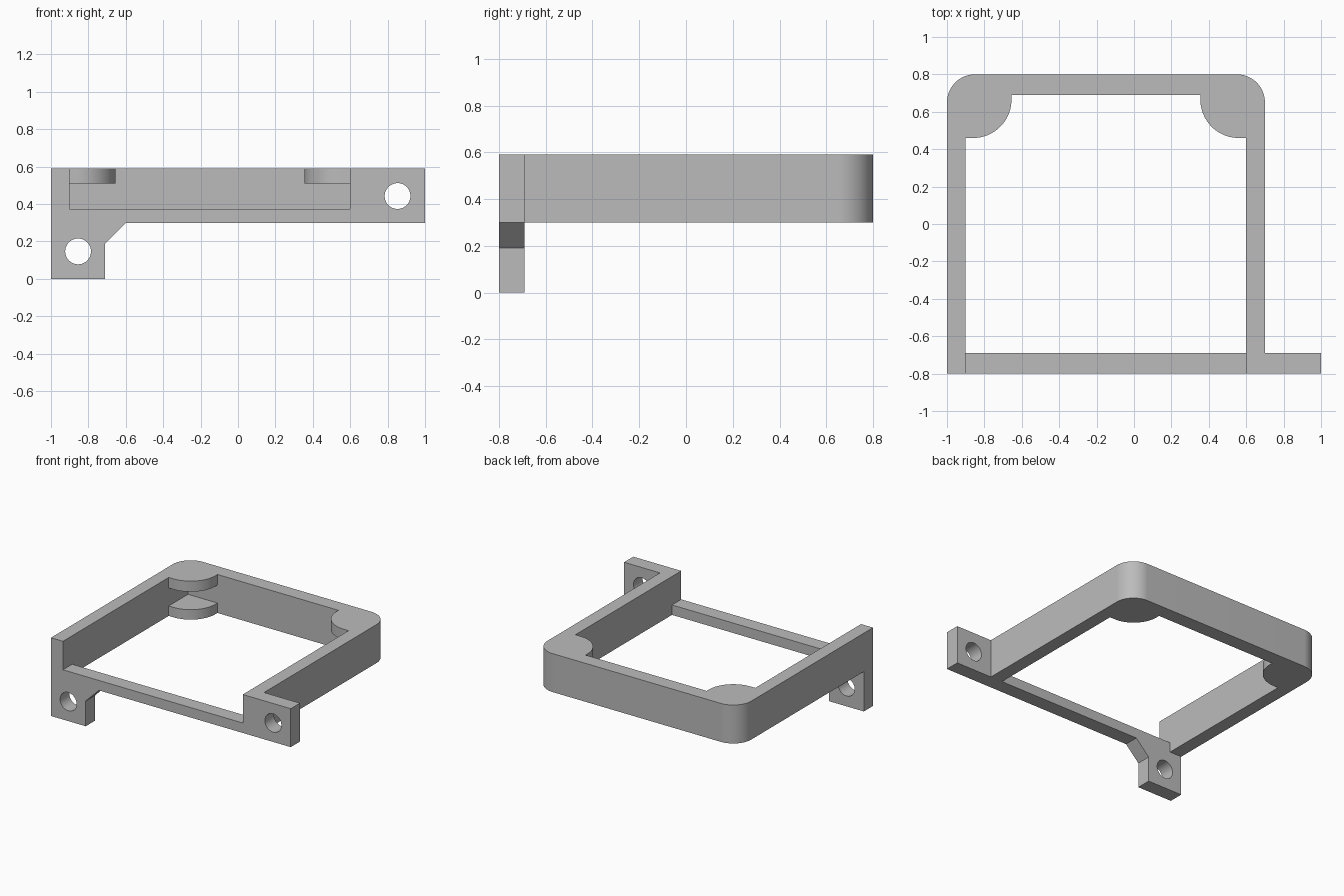
import bpy, bmesh
from math import cos, sin, pi, radians
from mathutils import Vector

if "Cube" in bpy.data.objects:
    bpy.data.objects.remove(bpy.data.objects["Cube"], do_unlink=True)

# Shared dimensions
LEFT, RIGHT, BACK, FRONT = -1.0, 0.7, 0.8, -0.8
WALL, PLATE_BACK = 0.1, -0.69
IN_L, IN_R, IN_B = LEFT + WALL, RIGHT - WALL, 0.69
LOW, LEDGE, SHELF, TOP = 0.3, 0.375, 0.51, 0.59

grey = bpy.data.materials.new("plain grey")
grey.use_nodes = True
grey.diffuse_color = (0.5, 0.5, 0.5, 1)
grey.node_tree.nodes["Principled BSDF"].inputs["Base Color"].default_value = (0.5, 0.5, 0.5, 1)


def arc(cx, cy, r, start, end, steps=24):
    """Points along an arc, angles in degrees."""
    angles = [radians(start + (end - start) * i / steps) for i in range(steps + 1)]
    return [(cx + r * cos(a), cy + r * sin(a)) for a in angles]


def prism(name, outline, low, high, upright=False):
    """Extrude an outline along z, or along y when upright."""
    place = (lambda a, b, d: (a, d, b)) if upright else (lambda a, b, d: (a, b, d))
    bm = bmesh.new()
    face = bm.faces.new([bm.verts.new(place(a, b, low)) for a, b in outline])
    extruded = bmesh.ops.extrude_face_region(bm, geom=[face])["geom"]
    moved = [v for v in extruded if isinstance(v, bmesh.types.BMVert)]
    bmesh.ops.translate(bm, verts=moved, vec=Vector(place(0, 0, high - low)))
    bmesh.ops.recalc_face_normals(bm, faces=bm.faces)
    mesh = bpy.data.meshes.new(name)
    bm.to_mesh(mesh)
    bm.free()
    mesh.materials.append(grey)
    obj = bpy.data.objects.new(name, mesh)
    bpy.context.collection.objects.link(obj)
    return obj


def activate(obj):
    bpy.ops.object.select_all(action="DESELECT")
    obj.select_set(True)
    bpy.context.view_layer.objects.active = obj


# Three-sided wall with rounded back corners
R = 0.15
outline = [(LEFT, PLATE_BACK), (IN_L, PLATE_BACK), (IN_L, IN_B), (IN_R, IN_B),
           (IN_R, PLATE_BACK), (RIGHT, PLATE_BACK)]
outline += arc(RIGHT - R, BACK - R, R, 0, 90)
outline += arc(LEFT + R, BACK - R, R, 90, 180)
parts = [prism("frame_wall", outline, LOW, TOP)]

# Front plate with hanging foot, low sill and side tab
plate = prism("front_plate", [
    (LEFT, 0), (-0.71, 0), (-0.71, 0.19), (-0.6, LOW), (1, LOW), (1, TOP),
    (IN_R, TOP), (IN_R, LEDGE), (IN_L, LEDGE), (IN_L, TOP), (LEFT, TOP)],
    FRONT, PLATE_BACK, upright=True)
parts.append(plate)

# Screw holes through the foot and the tab
for x, z in ((-0.855, 0.147), (0.853, 0.443)):
    cutter = prism("hole_cutter", arc(x, z, 0.069, 0, 360, 48)[:-1],
                   FRONT - 0.1, PLATE_BACK + 0.1, upright=True)
    cutter.hide_render = True
    mod = plate.modifiers.new("hole", "BOOLEAN")
    mod.operation, mod.solver, mod.object = "DIFFERENCE", "EXACT", cutter
    activate(plate)
    bpy.ops.object.modifier_apply(modifier=mod.name)
    bpy.data.objects.remove(cutter, do_unlink=True)

# Rounded corner pads, one pair in each back corner
for side, corner, sign in (("right", IN_L, 1), ("left", IN_R, -1)):
    quarter = [(0, IN_B), (0.245, IN_B)] + arc(0.04, 0.665, 0.205, 0, -90) + [(0, 0.46)]
    pad = [(corner + sign * x, y) for x, y in quarter]
    parts.append(prism(side + "_upper_corner_pad", pad, SHELF, TOP))
    parts.append(prism(side + "_lower_corner_pad", pad, LOW, LEDGE))

# Smooth the curves, keep the edges sharp
for part in parts:
    activate(part)
    bpy.ops.object.shade_smooth_by_angle(angle=pi / 6)
